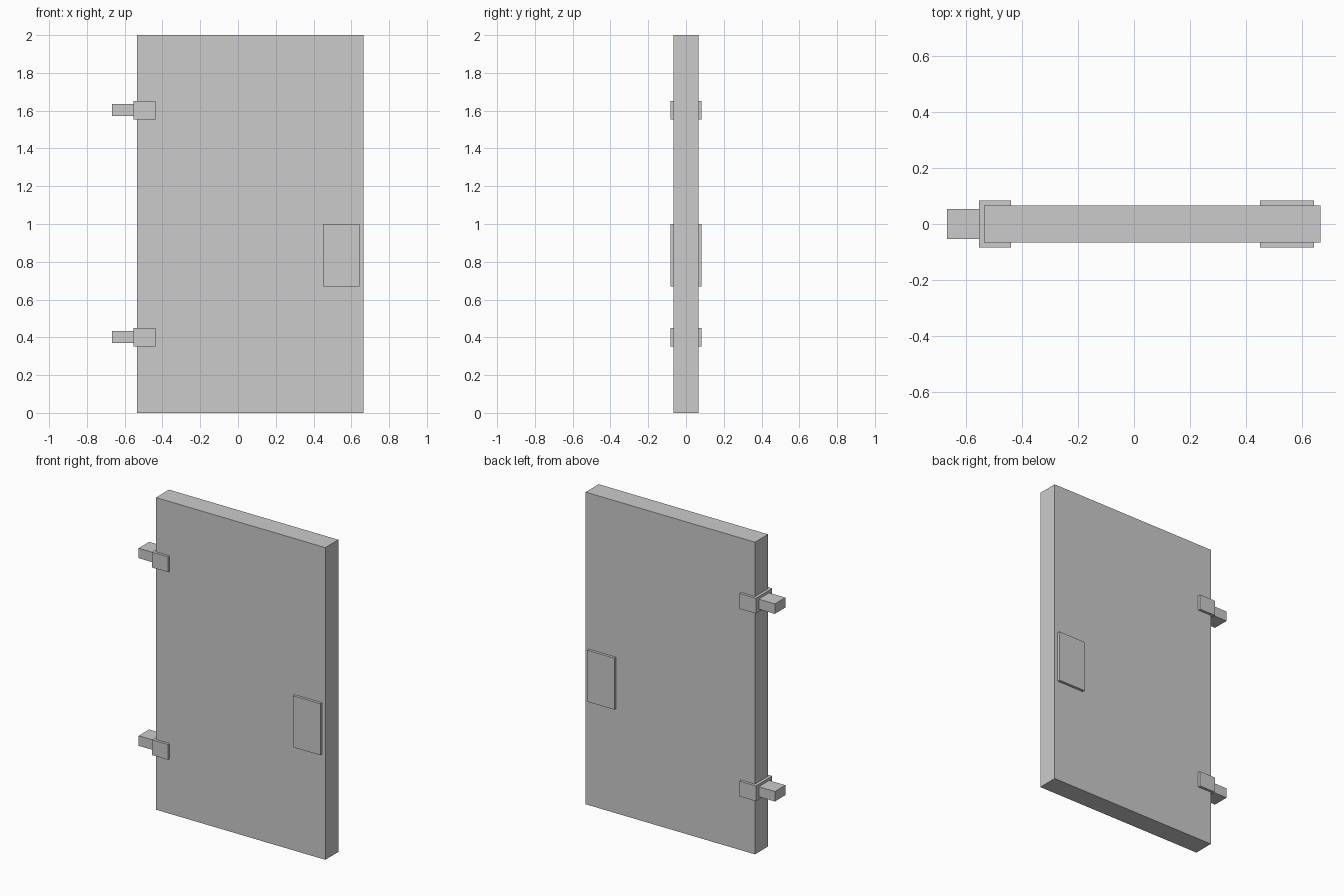
import bpy, bmesh

if "Cube" in bpy.data.objects:
    bpy.data.objects.remove(bpy.data.objects["Cube"])


def prism(name, outline, z0, z1):
    """Extrude a flat XY outline (counter-clockwise) from z0 up to z1."""
    bm = bmesh.new()
    face = bm.faces.new([bm.verts.new((x, y, z0)) for x, y in outline])
    top = bmesh.ops.extrude_face_region(bm, geom=[face])["geom"]
    verts = [g for g in top if isinstance(g, bmesh.types.BMVert)]
    bmesh.ops.translate(bm, verts=verts, vec=(0, 0, z1 - z0))
    bmesh.ops.recalc_face_normals(bm, faces=bm.faces)
    mesh = bpy.data.meshes.new(name)
    bm.to_mesh(mesh)
    bm.free()
    obj = bpy.data.objects.new(name, mesh)
    bpy.context.collection.objects.link(obj)
    return obj


def box(name, x0, x1, y0, y1, z0, z1):
    return prism(name, [(x0, y0), (x1, y0), (x1, y1), (x0, y1)], z0, z1)


EDGE, HALF, OUT = -0.535, 0.066, 0.083   # hinge edge, door half depth, plate face

# Door slab
box("door_panel", EDGE, 0.665, -HALF, HALF, 0, 2)

# Handle plates on both faces
box("handle_plate_front", 0.449, 0.642, -OUT, -HALF, 0.67, 1.0)
box("handle_plate_back", 0.449, 0.642, HALF, OUT, 0.67, 1.0)

# Hinges: U-shaped clasp around the door edge plus a square arm
clasp = [(-0.553, -OUT), (-0.438, -OUT), (-0.438, -HALF), (EDGE, -HALF),
         (EDGE, HALF), (-0.438, HALF), (-0.438, OUT), (-0.553, OUT)]
for label, z in (("lower", 0.401), ("upper", 1.603)):
    prism(f"hinge_clasp_{label}", clasp, z - 0.049, z + 0.049)
    box(f"hinge_arm_{label}", -0.667, -0.553, -0.053, 0.053, z - 0.032, z + 0.032)
